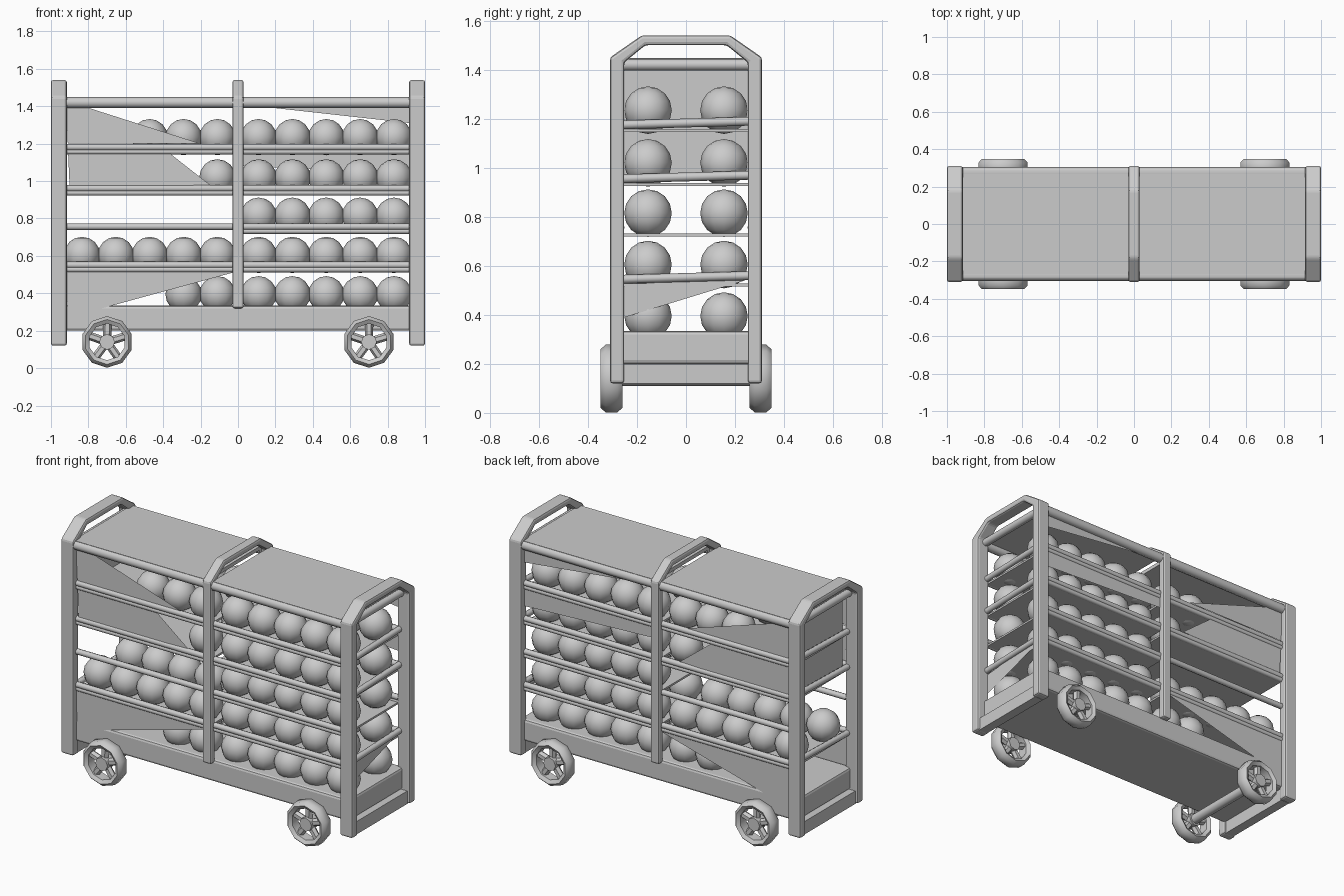
import bpy, bmesh, math
from mathutils import Vector, Matrix

if "Cube" in bpy.data.objects:
    bpy.data.objects.remove(bpy.data.objects["Cube"])


def finish(name, bm, smooth=False, bevel=0):
    bmesh.ops.recalc_face_normals(bm, faces=bm.faces)
    me = bpy.data.meshes.new(name)
    bm.to_mesh(me)
    bm.free()
    ob = bpy.data.objects.new(name, me)
    bpy.context.collection.objects.link(ob)
    if smooth:
        bpy.ops.object.select_all(action='DESELECT')
        ob.select_set(True)
        bpy.context.view_layer.objects.active = ob
        bpy.ops.object.shade_smooth_by_angle(angle=math.radians(50))
    if bevel:
        m = ob.modifiers.new("soft_edges", 'BEVEL')
        m.width = bevel
        m.segments = 2
    return ob


def add_box(bm, lo, hi):
    lo, hi = Vector(lo), Vector(hi)
    mat = Matrix.Translation((lo + hi) / 2) @ Matrix.Diagonal((*(hi - lo), 1))
    bmesh.ops.create_cube(bm, size=1, matrix=mat)


def box(name, lo, hi, bevel=0):
    bm = bmesh.new()
    add_box(bm, lo, hi)
    return finish(name, bm, bevel=bevel)


def add_rod(bm, a, b, r, sides=8):
    a, b = Vector(a), Vector(b)
    d = b - a
    mat = Matrix.Translation((a + b) / 2) @ d.to_track_quat('Z', 'Y').to_matrix().to_4x4()
    bmesh.ops.create_cone(bm, cap_ends=True, segments=sides, radius1=r, radius2=r,
                          depth=d.length, matrix=mat)


def sheet(name, pts):
    bm = bmesh.new()
    bm.faces.new([bm.verts.new(p) for p in pts])
    return finish(name, bm)


def arch(name, x0, x1, foot, t):
    # upside-down U profile with chamfered shoulders, extruded along x
    outer = [(0.31, foot), (0.31, 1.45), (0.18, 1.54)]
    inner = [(0.31 - t, foot), (0.31 - t, 1.43), (0.165, 1.50)]
    ring = outer + [(-y, z) for y, z in outer[::-1]]
    ring += [(-y, z) for y, z in inner] + inner[::-1]
    bm = bmesh.new()
    f = bm.faces.new([bm.verts.new((x0, y, z)) for y, z in ring])
    ext = bmesh.ops.extrude_face_region(bm, geom=[f])
    vs = [v for v in ext['geom'] if isinstance(v, bmesh.types.BMVert)]
    bmesh.ops.translate(bm, verts=vs, vec=(x1 - x0, 0, 0))
    return finish(name, bm, bevel=0.012)


# Frame: two end arches, a slimmer middle arch
arch("left_end_frame", -1.0, -0.915, 0.12, 0.058)
arch("right_end_frame", 0.915, 1.0, 0.12, 0.058)
arch("middle_frame", -0.03, 0.03, 0.32, 0.045)

# Roof panels, with rails below their long edges
for s, side in ((-1, "left"), (1, "right")):
    x0, x1 = sorted((s * 0.025, s * 0.93))
    box(side + "_roof", (x0, -0.285, 1.425), (x1, 0.285, 1.448))
    bm = bmesh.new()
    for y in (-0.275, 0.275):
        add_rod(bm, (x0, y, 1.42), (x1, y, 1.42), 0.03)
    add_rod(bm, (s * 0.94, -0.27, 1.42), (s * 0.94, 0.27, 1.42), 0.024)
    finish(side + "_roof_rails", bm, True)
    # low bar joining the two posts of each end
    x0, x1 = sorted((s * 0.925, s * 0.985))
    box(side + "_foot_bar", (x0, -0.26, 0.12), (x1, 0.26, 0.2))

# Base tray
box("base_tray", (-0.95, -0.275, 0.2), (0.95, 0.275, 0.335), 0.015)

# Shelves: thin floor with an upper and lower rail along both long sides
SHELVES = [1.145, 0.925, 0.72, 0.515]
for n, z in enumerate(SHELVES):
    for s, side in ((-1, "left"), (1, "right")):
        x0, x1 = sorted((s * 0.02, s * 0.92))
        bare = n == 2 and s < 0
        bm = bmesh.new()
        if not bare:
            add_box(bm, (x0, -0.265, z), (x1, 0.265, z + 0.012))
        for y in (-0.268, 0.268):
            add_rod(bm, (x0, y, z + 0.036), (x1, y, z + 0.036), 0.018)
            if not bare:
                add_rod(bm, (x0, y, z + 0.012), (x1, y, z + 0.012), 0.015)
        if n != 2:
            add_rod(bm, (s * 0.93, -0.265, z + 0.03), (s * 0.93, 0.265, z + 0.045), 0.018)
        finish(f"{side}_shelf_{n + 1}", bm, True)

# Balls: two rows per shelf, partly empty on the left
ROW_Z = [1.235, 1.02, 0.815, 0.605, 0.395]
LEFT_COUNT = [3, 1, 0, 5, 2]
for n, z in enumerate(ROW_Z):
    bm = bmesh.new()
    for s, count in ((-1, LEFT_COUNT[n]), (1, 5)):
        for i in range(count):
            for y in (-0.155, 0.155):
                bmesh.ops.create_uvsphere(
                    bm, u_segments=12, v_segments=8, radius=0.097,
                    matrix=Matrix.Translation((s * (0.11 + 0.181 * i), y, z)))
    finish(f"ball_row_{n + 1}", bm, True)

# Loose side sheets hanging across the shelves
F, B = -0.275, 0.275
for y, side in ((F, "front"), (B, "back")):
    sheet(side + "_sheet_upper", [(-0.92, y, 1.43), (-0.2, y, 1.2), (-0.91, y, 1.2)])
    sheet(side + "_sheet_middle",
          [(-0.91, y, 1.19), (-0.38, y, 1.16), (-0.15, y, 0.98), (-0.9, y, 0.96)])
    sheet(side + "_sheet_lower",
          [(-0.92, y, 0.56), (-0.03, y, 0.56), (-0.03, y, 0.51), (-0.91, y, 0.27)])
sheet("back_sheet_right", [(0.92, B, 1.18), (0.02, B, 1.18), (0.02, B, 1.08), (0.92, B, 1.04)])
sheet("back_sheet_top", [(0.02, B, 1.41), (0.92, B, 1.41), (0.92, B, 1.31)])
sheet("left_end_sheet", [(-0.9, -0.25, 1.4), (-0.9, 0.25, 1.4), (-0.9, 0.25, 0.95), (-0.9, -0.25, 0.95)])
sheet("right_end_sheet", [(0.925, -0.25, 0.52), (0.925, 0.25, 0.57), (0.925, 0.24, 0.54), (0.925, -0.25, 0.39)])

# Wheels: faceted rim, hub and five spokes
RIM = [(0.138, -0.024), (0.138, 0.024), (0.12, 0.044), (0.098, 0.03), (0.098, -0.03), (0.12, -0.044)]


def wheel(name, x, y):
    c = Vector((x, y, 0.14))
    bm = bmesh.new()

    def pt(r, dy, a):
        return c + Vector((r * math.cos(a), dy, r * math.sin(a)))

    N = 10
    rings = [[bm.verts.new(pt(r, dy, math.tau * (k + 0.5) / N)) for r, dy in RIM] for k in range(N)]
    for k in range(N):
        a, b = rings[k], rings[(k + 1) % N]
        for j in range(len(RIM)):
            i = (j + 1) % len(RIM)
            bm.faces.new((a[j], a[i], b[i], b[j]))
    add_rod(bm, c - Vector((0, 0.035, 0)), c + Vector((0, 0.035, 0)), 0.042)
    for k in range(5):
        add_rod(bm, c, pt(0.11, 0, math.tau * k / 5 + 0.3), 0.022, 6)
    finish(name, bm, True)


for x, end in ((-0.7, "left"), (0.7, "right")):
    for y, side in ((-0.304, "front"), (0.304, "back")):
        wheel(f"{side}_{end}_wheel", x, y)

# Axle under the left end
bm = bmesh.new()
add_rod(bm, (-0.7, -0.3, 0.14), (-0.7, 0.3, 0.14), 0.03)
finish("left_axle", bm, True)
